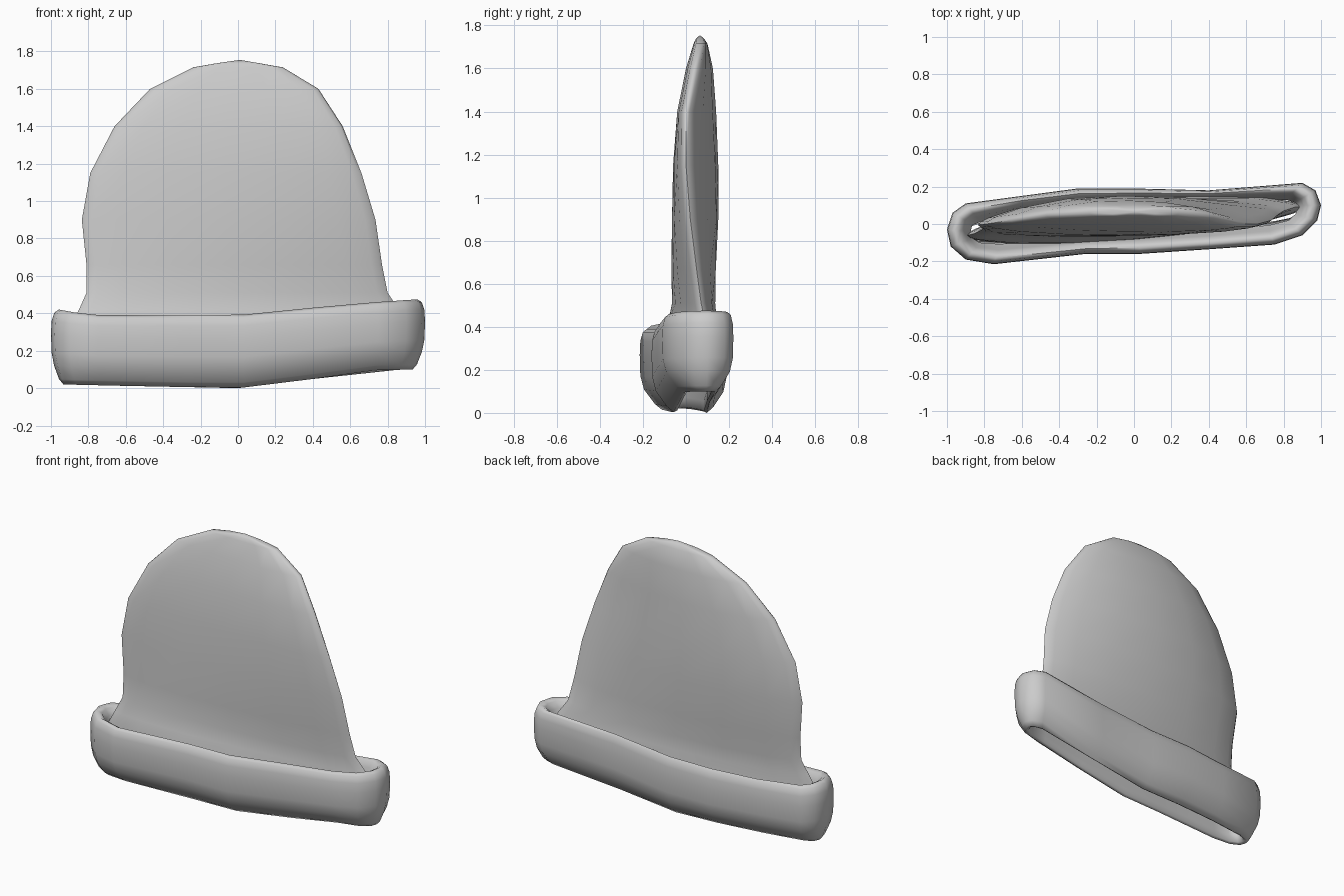
import bpy, bmesh
from math import sqrt

if "Cube" in bpy.data.objects:
    bpy.data.objects.remove(bpy.data.objects["Cube"])


def interp(table, x):
    """Linear lookup in a list of (x, value) pairs."""
    for (x0, a), (x1, b) in zip(table, table[1:]):
        if x <= x1:
            return a + (b - a) * (x - x0) / (x1 - x0)
    return table[-1][1]


def loft(name, rings, tip=None):
    """Skin closed rings in order, optionally ending in a single tip point."""
    bm = bmesh.new()
    loops = [[bm.verts.new(p) for p in r] for r in rings]
    n = len(loops[0])
    for a, b in zip(loops, loops[1:]):
        for i in range(n):
            j = (i + 1) % n
            bm.faces.new((a[i], a[j], b[j], b[i]))
    if tip:
        t = bm.verts.new(tip)
        for i in range(n):
            bm.faces.new((loops[-1][i], loops[-1][(i + 1) % n], t))
    bmesh.ops.recalc_face_normals(bm, faces=bm.faces)
    mesh = bpy.data.meshes.new(name)
    bm.to_mesh(mesh)
    bm.free()
    obj = bpy.data.objects.new(name, mesh)
    bpy.context.collection.objects.link(obj)
    bpy.ops.object.select_all(action='DESELECT')
    obj.select_set(True)
    bpy.context.view_layer.objects.active = obj
    bpy.ops.object.shade_smooth_by_angle(angle=1.3)
    return obj


# Crown: flattened, slightly twisted dome with a thin rim
# z, left x, right x, front y, back y, left edge y, right edge y
levels = [
    (0.22, -.90, .91, -.09, .14, -.06, .09),
    (0.34, -.89, .90, -.08, .14, -.06, .09),
    (0.42, -.85, .86, -.06, .125, -.05, .09),
    (0.51, -.81, .80, -.05, .125, -.03, .07),
    (0.66, -.81, .77, -.06, .135, -.02, .05),
    (0.90, -.835, .735, -.065, .15, -.005, .02),
    (1.15, -.79, .66, -.06, .15, .00, .00),
    (1.40, -.66, .56, -.04, .14, .02, .00),
    (1.60, -.47, .43, .00, .125, .05, .04),
    (1.715, -.24, .24, .035, .10, .065, .065),
    (1.736, -.12, .12, .045, .085, .065, .065),
]
us = [-1, -.98, -.93, -.75, -.4, 0, .4, .75, .93, .98, 1]


def crown_ring(z, xl, xr, yf, yb, el, er):
    ring = []
    mid = (el + er) / 2
    for side, rim, seq in ((yf, -.022, us[:-1]), (yb, .022, us[:0:-1])):
        for u in seq:
            t = (u + 1) / 2
            bulge = (side - mid - rim) * (1 - abs(u) ** 2.4)
            bulge += rim * sqrt(1 - abs(u) ** 14)
            ring.append((xl + (xr - xl) * t, el + (er - el) * t + bulge, z))
    return ring


loft("crown", [crown_ring(*l) for l in levels], tip=(0.01, 0.065, 1.755))

# Folded brim: outer and inner plan outlines blended along a rolled profile
outer = [(-.98, -.12), (-.9, -.19), (-.75, -.215), (-.26, -.16), (.03, -.16),
         (.4, -.135), (.75, -.11), (.9, -.06), (.98, .02), (1, .1), (.97, .18),
         (.9, .22), (.4, .18), (0, .19), (-.3, .19), (-.6, .15), (-.9, .11),
         (-.97, .06), (-1, -.03)]
inner = [(-.87, -.08), (-.83, -.11), (-.72, -.12), (-.26, -.08), (.03, -.065),
         (.4, -.045), (.72, -.02), (.83, .01), (.87, .05), (.88, .1), (.87, .12),
         (.82, .14), (.4, .13), (0, .12), (-.3, .11), (-.6, .08), (-.83, .02),
         (-.87, .00), (-.88, -.04)]
z_low = [(-1, .02), (0, .0), (.3, .035), (.73, .095), (1, .10)]
z_high = [(-1, .42), (-.8, .39), (0, .39), (.4, .43), (.75, .46), (1, .475)]
# blend to inner outline, height fraction, narrowing towards the centre line
profile = [(1.05, .62, .9), (.95, .72, 1), (.8, .86, 1), (.6, .96, 1), (.35, 1, 1),
           (.15, .96, 1), (.03, .85, 1), (0, .68, 1), (.03, .42, 1),
           (.14, .25, .96), (.36, .07, .75), (.55, 0, .6), (.75, .02, .55),
           (.92, .14, .6), (1, .45, .75)]


def brim_ring(k, f, s):
    ring = []
    for (ax, ay), (bx, by) in zip(outer, inner):
        lo, hi = interp(z_low, ax), interp(z_high, ax)
        x, y = ax + (bx - ax) * k, ay + (by - ay) * k
        c = .015 + .07 * x
        ring.append((x, c + (y - c) * s, lo + (hi - lo) * f))
    return ring


loft("folded_brim", [brim_ring(*p) for p in profile])
